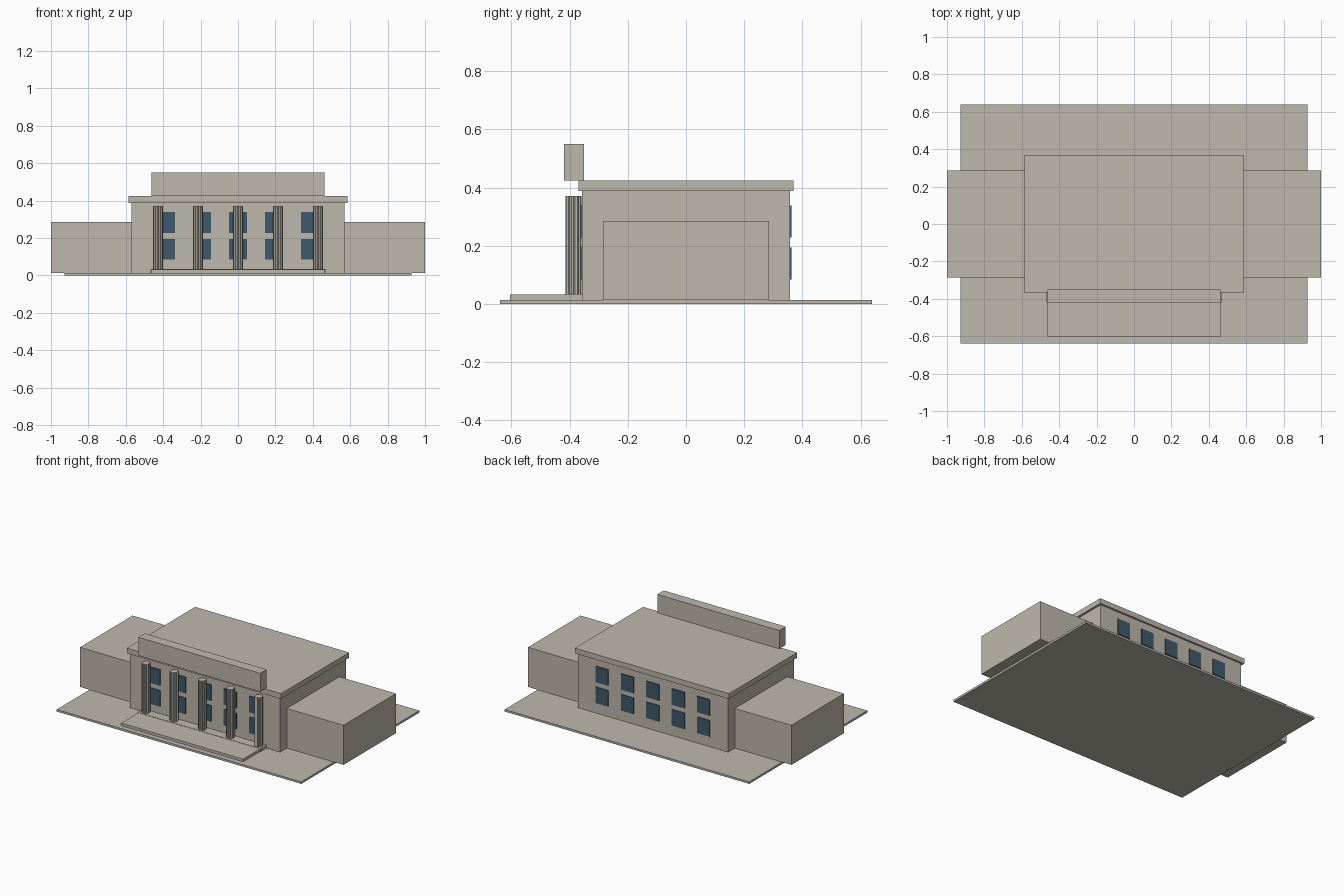
import bpy
import bmesh
import math

cube = bpy.data.objects.get("Cube")
if cube:
    bpy.data.objects.remove(cube, do_unlink=True)


def material(name, rgb):
    m = bpy.data.materials.new(name)
    m.use_nodes = True
    m.diffuse_color = (*rgb, 1)
    m.node_tree.nodes["Principled BSDF"].inputs["Base Color"].default_value = (*rgb, 1)
    return m


stone = material("warm stone", (0.52, 0.485, 0.41))
glass = material("blue glass", (0.05, 0.10, 0.145))


def finish(name, bm, mat):
    bmesh.ops.recalc_face_normals(bm, faces=bm.faces)
    mesh = bpy.data.meshes.new(name)
    bm.to_mesh(mesh)
    bm.free()
    mesh.materials.append(mat)
    obj = bpy.data.objects.new(name, mesh)
    bpy.context.collection.objects.link(obj)
    return obj


def box(name, x, y, z, mat=stone):
    """Box from (low, high) ranges on each axis."""
    bm = bmesh.new()
    bmesh.ops.create_cube(bm, size=1)
    for v in bm.verts:
        v.co = [r[0] if c < 0 else r[1] for c, r in zip(v.co, (x, y, z))]
    return finish(name, bm, mat)


def fluted_column(name, x, y, z, radius, flutes=12):
    """Shaft with a star-shaped section, extruded upwards."""
    bm = bmesh.new()
    ring = []
    for i in range(flutes * 2):
        a = math.pi * i / flutes
        r = radius * (1 if i % 2 == 0 else 0.86)
        ring.append(bm.verts.new((x + r * math.cos(a), y + r * math.sin(a), z[0])))
    base = bm.faces.new(ring)
    top = bmesh.ops.extrude_face_region(bm, geom=[base], use_keep_orig=True)["geom"]
    for v in top:
        if isinstance(v, bmesh.types.BMVert):
            v.co.z = z[1]
    return finish(name, bm, stone)


# Ground slab, main hall and roof
box("ground_slab", (-0.928, 0.928), (-0.64, 0.64), (0, 0.014))
box("main_hall", (-0.57, 0.57), (-0.357, 0.357), (0.014, 0.388))
box("roof_slab", (-0.585, 0.585), (-0.37, 0.37), (0.388, 0.424))

# Side wings
box("left_wing", (0.57, 1.0), (-0.285, 0.285), (0.014, 0.286))
box("right_wing", (-1.0, -0.57), (-0.285, 0.285), (0.014, 0.286))

# Entrance terrace, column plinth and parapet
box("entrance_terrace", (-0.463, 0.463), (-0.605, -0.357), (0.014, 0.032))
box("column_plinth", (-0.467, 0.467), (-0.42, -0.357), (0.014, 0.034))
box("front_parapet", (-0.463, 0.463), (-0.42, -0.35), (0.424, 0.55))

# Colonnade
for i in range(5):
    fluted_column(f"column_{i + 1}", (i - 2) * 0.214, -0.387, (0.032, 0.372), 0.0275)

# Two rows of windows on the front and the back
for side, y in (("front", (-0.363, -0.357)), ("back", (0.357, 0.363))):
    for row, z in (("lower", (0.085, 0.195)), ("upper", (0.228, 0.338))):
        for i in range(5):
            x = (i - 2) * 0.193
            box(f"{side}_{row}_window_{i + 1}", (x - 0.048, x + 0.048), y, z, glass)
